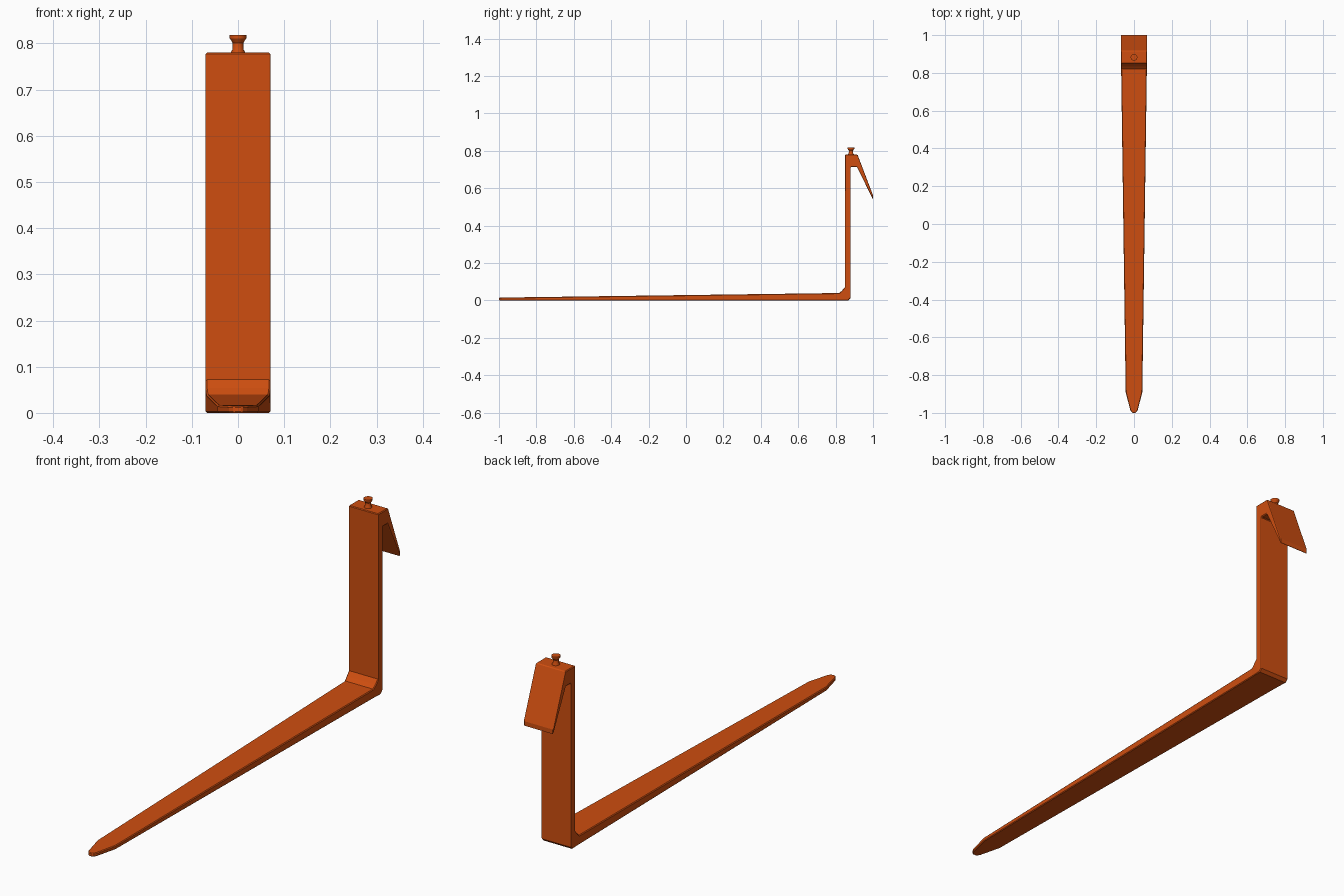
import bpy, bmesh, math

if "Cube" in bpy.data.objects:
    bpy.data.objects.remove(bpy.data.objects["Cube"])

paint = bpy.data.materials.new("orange paint")
paint.diffuse_color = (0.62, 0.076, 0.005, 1)
paint.use_nodes = True
paint.node_tree.nodes["Principled BSDF"].inputs["Base Color"].default_value = paint.diffuse_color


def finish(name, bm):
    bmesh.ops.recalc_face_normals(bm, faces=bm.faces[:])
    me = bpy.data.meshes.new(name)
    bm.to_mesh(me)
    bm.free()
    me.materials.append(paint)
    ob = bpy.data.objects.new(name, me)
    bpy.context.collection.objects.link(ob)
    return ob


def loft(bm, rings, closed_ends=True):
    rows = [[bm.verts.new(p) for p in r] for r in rings]
    n = len(rows[0])
    for a, b in zip(rows, rows[1:]):
        for i in range(n):
            bm.faces.new((a[i], a[(i + 1) % n], b[(i + 1) % n], b[i]))
    if closed_ends:
        bm.faces.new(rows[0])
        bm.faces.new(rows[-1])


# Fork body: outer (y, z), inner (y, z), half width; tip -> heel -> shank -> hook
sections = [
    ((-1.0, 0), (-1.0, 0.015), 0.009),
    ((-0.985, 0), (-0.985, 0.0155), 0.020),
    ((-0.89, 0), (-0.89, 0.017), 0.044),
    ((0.82, 0), (0.82, 0.040), 0.068),
    ((0.868, 0), (0.835, 0.054), 0.07),
    ((0.88, 0.012), (0.85, 0.072), 0.07),
    ((0.88, 0.714), (0.85, 0.78), 0.07),
    ((0.914, 0.714), (0.917, 0.78), 0.07),
    ((1.0, 0.54), (1.0, 0.562), 0.07),
]
bm = bmesh.new()
loft(bm, [[(-w, *o), (w, *o), (w, *i), (-w, *i)] for o, i, w in sections])
body = finish("fork_body", bm)
bev = body.modifiers.new("edge_bevel", 'BEVEL')
bev.width = 0.003
bev.segments = 1
bev.limit_method = 'ANGLE'
bev.angle_limit = math.radians(50)

# Locking pin: lathed profile (radius, z)
profile = [(0.016, 0.776), (0.016, 0.780), (0.012, 0.787), (0.0115, 0.801),
           (0.018, 0.811), (0.018, 0.818)]
N = 16
bm = bmesh.new()
loft(bm, [[(r * math.cos(2 * math.pi * k / N), 0.882 + r * math.sin(2 * math.pi * k / N), z)
           for k in range(N)] for r, z in profile])
pin = finish("locking_pin", bm)
bpy.context.view_layer.objects.active = pin
pin.select_set(True)
bpy.ops.object.shade_smooth_by_angle(angle=math.radians(30))
